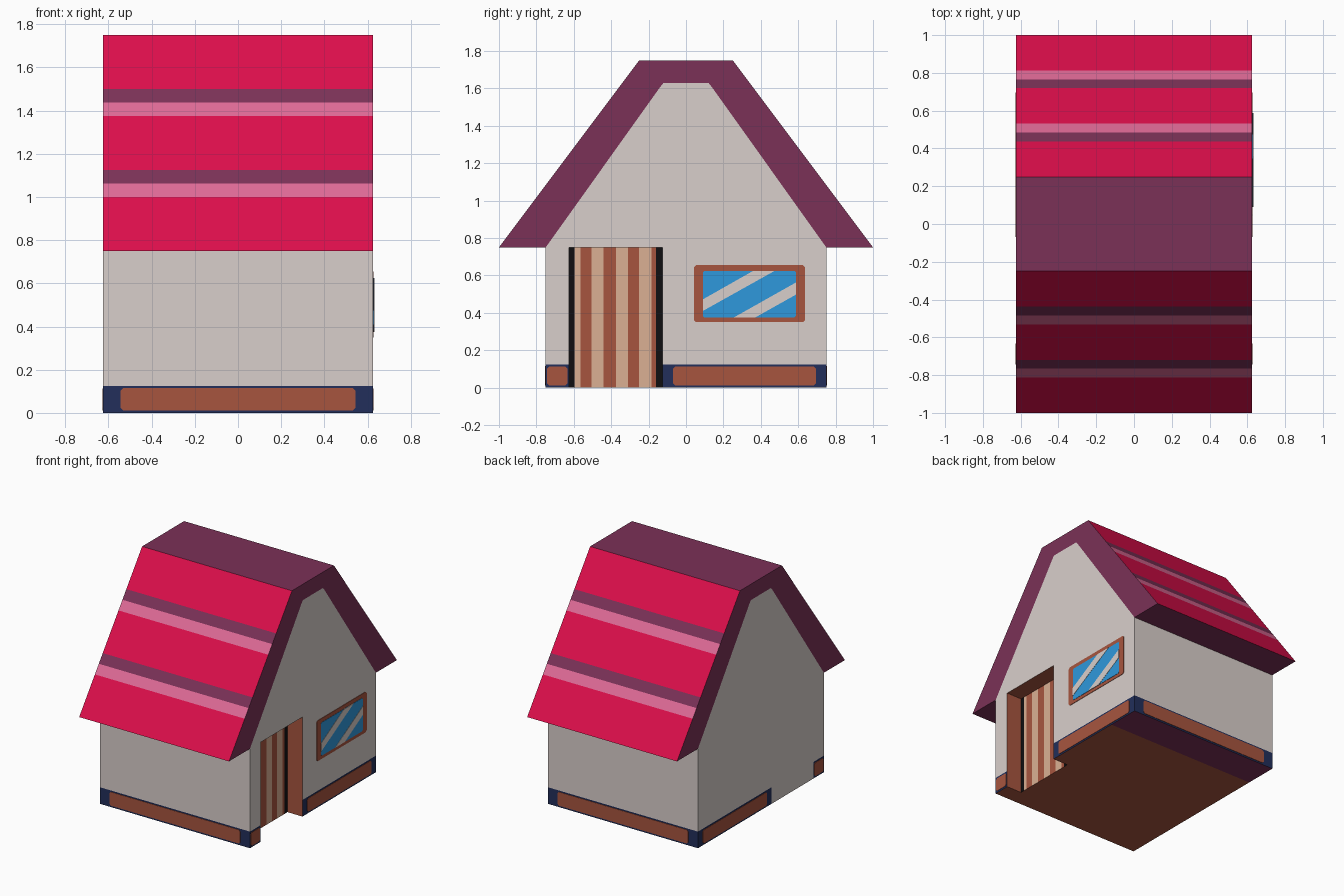
import bpy, bmesh

if "Cube" in bpy.data.objects:
    bpy.data.objects.remove(bpy.data.objects["Cube"])

# ---- colours (sRGB 0-255 converted to linear) ----
PALETTE = {
    "roof red": (221, 14, 75), "stripe pink": (223, 106, 150),
    "trim purple": (123, 49, 87), "wall grey": (217, 207, 203),
    "terracotta": (167, 85, 63), "base navy": (34, 47, 91),
    "door tan": (219, 176, 148), "glass blue": (47, 153, 220),
    "door black": (16, 15, 17),
}


def linear(c):
    c /= 255
    return c / 12.92 if c <= 0.04045 else ((c + 0.055) / 1.055) ** 2.4


MATS = {}
for name, rgb in PALETTE.items():
    MATS[name] = bpy.data.materials.new(name)
    MATS[name].diffuse_color = [linear(c) for c in rgb] + [1]
INDEX = {name: i for i, name in enumerate(PALETTE)}


def make_object(name, bm):
    bmesh.ops.remove_doubles(bm, verts=bm.verts, dist=1e-5)
    mesh = bpy.data.meshes.new(name)
    bm.to_mesh(mesh)
    bm.free()
    for m in MATS.values():
        mesh.materials.append(m)
    ob = bpy.data.objects.new(name, mesh)
    bpy.context.collection.objects.link(ob)
    return ob


def add_face(bm, pts, colour):
    f = bm.faces.new([bm.verts.new(p) for p in pts])
    f.material_index = INDEX[colour]


def prism(name, pts, to3d, lo, hi, colour):
    """Extrude a 2D outline from lo to hi; colour is a function of the edge midpoint."""
    bm = bmesh.new()
    for d in (lo, hi):
        add_face(bm, [to3d(u, v, d) for u, v in pts], colour(None))
    for a, b in zip(pts, pts[1:] + pts[:1]):
        mid = ((a[0] + b[0]) / 2, (a[1] + b[1]) / 2)
        add_face(bm, [to3d(*a, lo), to3d(*b, lo), to3d(*b, hi), to3d(*a, hi)], colour(mid))
    bmesh.ops.remove_doubles(bm, verts=bm.verts, dist=1e-5)
    bmesh.ops.recalc_face_normals(bm, faces=bm.faces)
    return make_object(name, bm)


def on_x(u, v, d):
    return (d, u, v)


def on_y(u, v, d):
    return (u, d, v)


def chamfered(u0, u1, v0, v1, c=0.012):
    return [(u0 + c, v0), (u1 - c, v0), (u1, v0 + c), (u1, v1 - c),
            (u1 - c, v1), (u0 + c, v1), (u0, v1 - c), (u0, v0 + c)]


def plate(name, pts, to3d, surface, colour, thick=0.003):
    out = surface + (thick if surface > 0 else -thick)
    prism(name, pts, to3d, surface, out, lambda mid: colour)


W, D, EAVE, BASE = 0.625, 0.75, 0.75, 0.125
DOOR0, DOOR1, DOOR_X, STRIP = -0.625, -0.125, 0.5, 0.5

# ---- walls: floor plan with the door recess, raised in two rows ----
door_cuts = [DOOR0, -0.595, -0.565, -0.505, -0.44, -0.375, -0.31, -0.25, -0.185, -0.16, DOOR1]
door_cols = ["door black"] + ["door tan", "terracotta"] * 4 + ["door black"]
plan = [(-W, -D), (W, -D), (W, DOOR0)] + [(DOOR_X, y) for y in door_cuts] + [
    (W, DOOR1), (W, STRIP), (W, D), (-W, D), (-W, STRIP), (-W, DOOR1), (-W, DOOR0)]


def wall_colour(a, b, low):
    ym = (a[1] + b[1]) / 2
    if a[0] == b[0] == DOOR_X:
        return door_cols[door_cuts.index(a[1])]
    if DOOR_X in (a[0], b[0]):
        return "terracotta"
    left_gap = a[0] == b[0] == -W and DOOR0 < ym < DOOR1
    return "base navy" if low and not left_gap else "wall grey"


bm = bmesh.new()
for z0, z1 in ((0, BASE), (BASE, EAVE)):
    for a, b in zip(plan, plan[1:] + plan[:1]):
        add_face(bm, [(*a, z0), (*b, z0), (*b, z1), (*a, z1)], wall_colour(a, b, z0 == 0))
# underside, with a purple strip at the back
add_face(bm, [(x, y, 0) for x, y in reversed(plan) if y <= STRIP], "terracotta")
add_face(bm, [(x, y, 0) for x, y in reversed(plan) if y >= STRIP], "trim purple")
make_object("walls", bm)

# ---- gable block; its underside is the door lintel ----
inner = [(D, EAVE), (0.14, 1.605), (0.12, 1.63)]
gable = inner + [(-y, z) for y, z in reversed(inner)]
prism("gable", gable, on_x, -W, W,
      lambda mid: "terracotta" if mid and mid[1] == EAVE else "wall grey")

# ---- roof: bent slab with striped slopes ----
stripe_z = [0.75, 1.0, 1.0625, 1.125, 1.375, 1.4375, 1.5, 1.75]
outer = [(1 - (z - EAVE) * 0.75, z) for z in stripe_z]
outline = [(-y, z) for y, z in outer] + outer[::-1] + gable


def roof_colour(mid):
    if mid is None:
        return "trim purple"
    y, z = mid
    on_slope = abs(abs(y) - (1 - (z - EAVE) * 0.75)) < 0.001 and EAVE < z < 1.75
    if not on_slope:
        return "trim purple"
    if 1.0 < z < 1.0625 or 1.375 < z < 1.4375:
        return "stripe pink"
    if 1.0625 < z < 1.125 or 1.4375 < z < 1.5:
        return "trim purple"
    return "roof red"


prism("roof", outline, on_x, -W, W, roof_colour)

# ---- base panels on all four sides ----
for side, s in (("front", -D), ("back", D)):
    plate(side + "_base_panel", chamfered(-0.545, 0.545, 0.012, 0.115), on_y, s, "terracotta")
for side, s in (("right", W), ("left", -W)):
    plate(side + "_base_panel", chamfered(-0.07, 0.695, 0.012, 0.113), on_x, s, "terracotta")
    plate(side + "_short_base_panel", chamfered(-0.743, -0.633, 0.012, 0.113), on_x, s, "terracotta")

# ---- window on the right side ----
plate("window_frame", chamfered(0.042, 0.637, 0.35, 0.655), on_x, W, "terracotta", 0.003)
plate("window_glass", chamfered(0.09, 0.587, 0.375, 0.625, 0.008), on_x, W, "glass blue", 0.005)
plate("upper_glint", [(0.09, 0.41), (0.475, 0.625), (0.36, 0.625), (0.09, 0.472)],
      on_x, W, "wall grey", 0.007)
plate("lower_glint", [(0.255, 0.375), (0.37, 0.375), (0.587, 0.497), (0.587, 0.562)],
      on_x, W, "wall grey", 0.007)

for m in bpy.data.materials:
    if m.users and not m.is_grease_pencil:
        m.use_nodes = True
        m.node_tree.nodes["Principled BSDF"].inputs["Base Color"].default_value = m.diffuse_color
